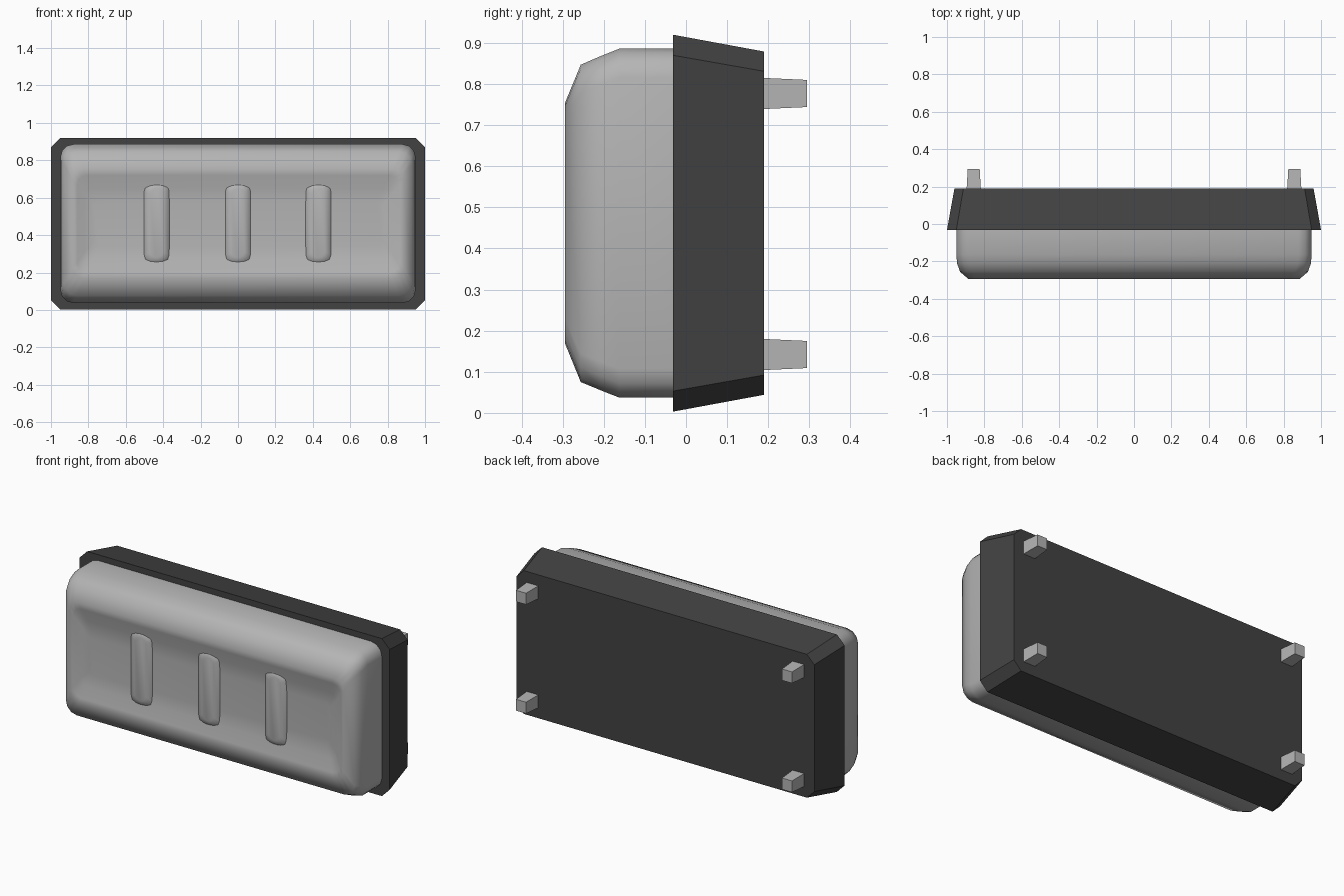
import bpy, bmesh, math

if "Cube" in bpy.data.objects:
    bpy.data.objects.remove(bpy.data.objects["Cube"])


def material(name, v):
    m = bpy.data.materials.new(name)
    m.diffuse_color = (v, v, v, 1)
    m.use_nodes = True
    m.node_tree.nodes["Principled BSDF"].inputs["Base Color"].default_value = m.diffuse_color
    return m


dark = material("dark_shell", 0.055)
grey = material("light_grey", 0.46)


def loft(name, rings, mat, seg=1, cap_start=True, smooth=None):
    """Rings (y, x0, x1, z0, z1, corner) joined along y; corner has seg facets."""
    bm = bmesh.new()
    loops = []
    for y, x0, x1, z0, z1, r in rings:
        loop = []
        corners = [(x1 - r, z1 - r, 0), (x0 + r, z1 - r, 90),
                   (x0 + r, z0 + r, 180), (x1 - r, z0 + r, 270)]
        for cx, cz, a0 in corners:
            for i in range(seg + 1 if r else 1):
                a = math.radians(a0 + 90 * i / seg)
                loop.append(bm.verts.new((cx + r * math.cos(a), y, cz + r * math.sin(a))))
        loops.append(loop)
    for a, b in zip(loops, loops[1:]):
        n = len(a)
        for i in range(n):
            bm.faces.new((a[i], a[(i + 1) % n], b[(i + 1) % n], b[i]))
    if cap_start:
        bm.faces.new(loops[0])
    bm.faces.new(loops[-1])
    bmesh.ops.recalc_face_normals(bm, faces=bm.faces)
    me = bpy.data.meshes.new(name)
    bm.to_mesh(me)
    bm.free()
    me.materials.append(mat)
    ob = bpy.data.objects.new(name, me)
    bpy.context.collection.objects.link(ob)
    if smooth:
        bpy.ops.object.select_all(action='DESELECT')
        ob.select_set(True)
        bpy.context.view_layer.objects.active = ob
        bpy.ops.object.shade_smooth_by_angle(angle=math.radians(smooth))
    return ob


# Tapered dark shell with chamfered corners
loft("back_shell", [(-0.032, -1, 1, 0.003, 0.92, 0.05),
                    (0.19, -0.96, 0.96, 0.044, 0.879, 0.048)], dark)

# Padded cushion: rounded outer edge, then a shallow hollow in the front
loft("cushion", [(-0.03, -0.95, 0.95, 0.037, 0.886, 0.07),
                 (-0.162, -0.95, 0.95, 0.037, 0.886, 0.07),
                 (-0.21, -0.946, 0.946, 0.056, 0.867, 0.07),
                 (-0.256, -0.93, 0.93, 0.075, 0.847, 0.07),
                 (-0.294, -0.885, 0.885, 0.168, 0.755, 0.06),
                 (-0.288, -0.86, 0.86, 0.20, 0.72, 0.05),
                 (-0.268, -0.82, 0.82, 0.27, 0.65, 0.04),
                 (-0.262, -0.77, 0.77, 0.34, 0.58, 0.03)],
     grey, seg=3, smooth=60)

# Three soft vertical ribs in the hollow
for i, x in enumerate((-0.435, 0.0, 0.43)):
    loft(f"cushion_rib_{i + 1}", [(-0.255, x - 0.07, x + 0.07, 0.24, 0.69, 0.05),
                                  (-0.268, x - 0.066, x + 0.066, 0.245, 0.685, 0.05),
                                  (-0.278, x - 0.035, x + 0.035, 0.28, 0.65, 0.03)],
         grey, seg=3, smooth=60)

# Four mounting pegs on the back
for sx in (-1, 1):
    for z in (0.142, 0.777):
        x = sx * 0.857
        loft(f"peg_{'left' if sx < 0 else 'right'}_{'low' if z < 0.5 else 'high'}",
             [(0.185, x - 0.038, x + 0.038, z - 0.038, z + 0.038, 0),
              (0.294, x - 0.032, x + 0.032, z - 0.033, z + 0.033, 0)], grey)
